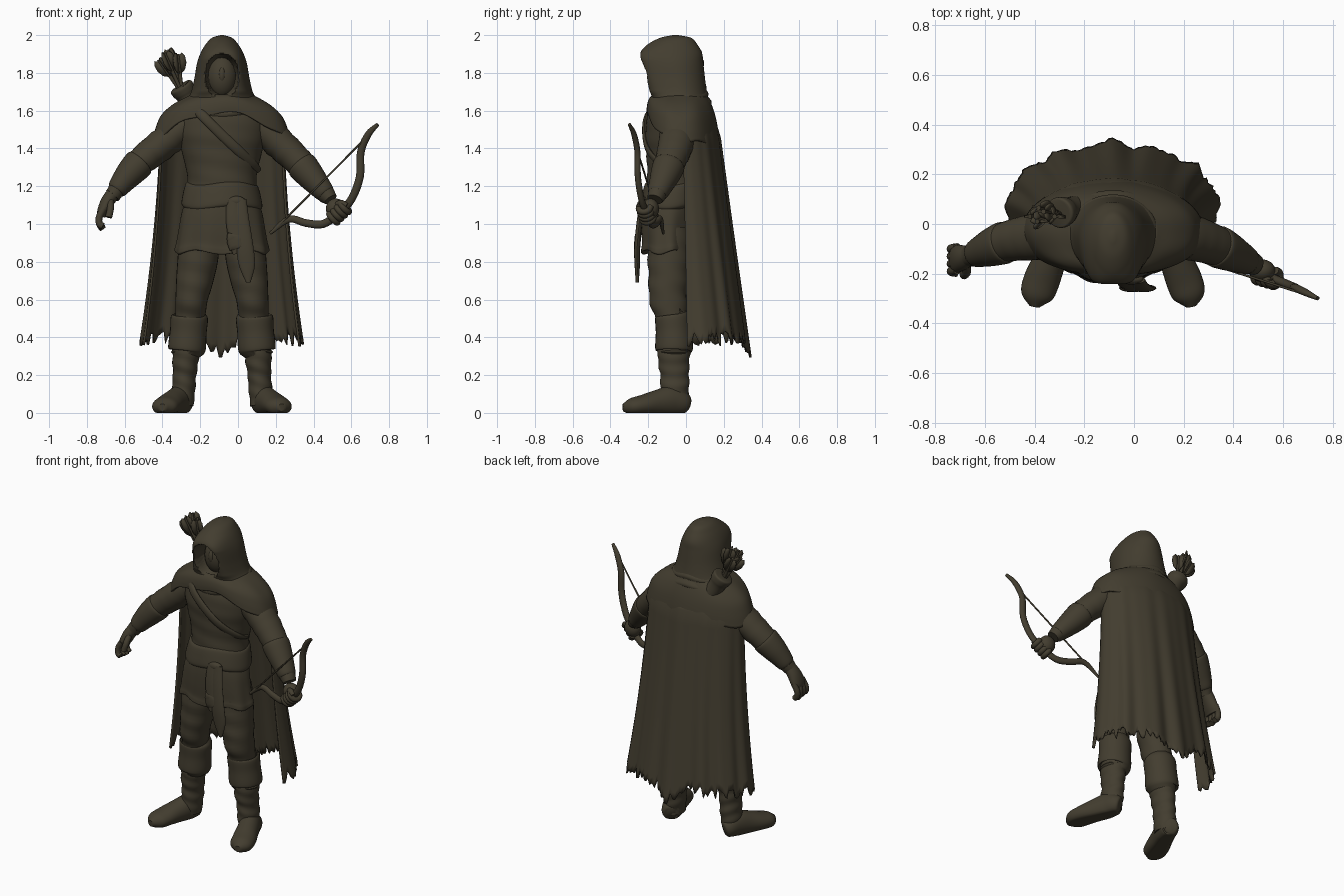
import bpy, bmesh, math, random
from mathutils import Vector

random.seed(4)
if "Cube" in bpy.data.objects:
    bpy.data.objects.remove(bpy.data.objects["Cube"])

CX = -0.085  # centre line of the body
Y, Z = Vector((0, 1, 0)), Vector((0, 0, 1))
COLOUR = (0.056, 0.047, 0.029, 1)
cloth = bpy.data.materials.new("dark olive")
cloth.use_nodes = True
cloth.diffuse_color = COLOUR
cloth.node_tree.nodes["Principled BSDF"].inputs["Base Color"].default_value = COLOUR
cloth.node_tree.nodes["Principled BSDF"].inputs["Roughness"].default_value = 0.8


def finish(name, bm, thick=0):
    bmesh.ops.recalc_face_normals(bm, faces=bm.faces)
    mesh = bpy.data.meshes.new(name)
    bm.to_mesh(mesh)
    bm.free()
    mesh.materials.append(cloth)
    ob = bpy.data.objects.new(name, mesh)
    bpy.context.collection.objects.link(ob)
    if thick:
        mod = ob.modifiers.new("thickness", "SOLIDIFY")
        mod.thickness, mod.offset = thick, 0
    bpy.ops.object.select_all(action="DESELECT")
    bpy.context.view_layer.objects.active = ob
    ob.select_set(True)
    bpy.ops.object.shade_smooth_by_angle(angle=math.radians(50))
    return ob


def smooth_path(keys, steps):
    k = [Vector(p) for p in keys]
    k = [k[0] * 2 - k[1]] + k + [k[-1] * 2 - k[-2]]
    out = []
    for a, b, c, d in zip(k, k[1:], k[2:], k[3:]):
        for i in range(steps):
            t = i / steps
            out.append((b * 2 + (c - a) * t + (a * 2 - b * 5 + c * 4 - d) * t ** 2
                        + (b * 3 - a - c * 3 + d) * t ** 3) * 0.5)
    return out + [k[-2]]


def loft(name, keys, flat=False, ref=Y, seg=28, steps=5, caps=True, warp=None, thick=0):
    """Skin of elliptical rings (x, y, z, rx, ry) along a smooth path."""
    path = smooth_path(keys, steps)
    mid = [Vector(p[:3]) for p in path]
    bm, rows = bmesh.new(), []
    for i, p in enumerate(path):
        tan = Z if flat else (mid[min(i + 1, len(mid) - 1)] - mid[max(i - 1, 0)]).normalized()
        side = tan.cross(ref).normalized()
        norm = side.cross(tan)
        row = []
        for j in range(seg):
            a = math.tau * j / seg
            co = mid[i] + side * max(p[3], .002) * math.cos(a) + norm * max(p[4], .002) * math.sin(a)
            if warp:
                co = warp(co, a, i / (len(path) - 1))
            row.append(bm.verts.new(co))
        rows.append(row)
    for r, s in zip(rows, rows[1:]):
        for j in range(seg):
            bm.faces.new((r[j], r[j - 1], s[j - 1], s[j]))
    if caps:
        bm.faces.new(rows[0])
        bm.faces.new(rows[-1])
    return finish(name, bm, thick)


def column(name, keys, **kw):
    """Horizontal rings (z, y, rx, ry) around the centre line."""
    return loft(name, [(CX, y, z, rx, ry) for z, y, rx, ry in keys], flat=True, **kw)


def ball(name, loc, size):
    bm = bmesh.new()
    bmesh.ops.create_uvsphere(bm, u_segments=28, v_segments=18, radius=1)
    for v in bm.verts:
        v.co = Vector(loc) + Vector(a * b for a, b in zip(v.co, size))
    return finish(name, bm)


def tube(name, pts, r, **kw):
    return loft(name, [(*p, r, r) for p in pts], **kw)


# Hood with squared brim and recessed opening, and the masked face inside
def face_recess(co, a, u):
    if math.sin(a) < 0:
        fade = max(0, min(1, (1.95 - co.z) / .08, (co.z - 1.64) / .06))
        co.y -= .035 * fade * math.sin(2 * a) ** 2
    d = math.hypot((co.x - CX) / .088, (co.z - 1.785) / .115)
    if co.y < -.08:
        co.y += max(0, -.115 - co.y) * max(0, min(1, (1 - d) / .16))
    return co


column("hood", [(1.6, -.03, .215, .15), (1.64, -.03, .2, .155), (1.69, -.035, .167, .148),
                (1.76, -.05, .148, .152), (1.85, -.067, .132, .159), (1.905, -.078, .113, .163),
                (1.95, -.072, .087, .132), (1.985, -.055, .054, .083), (2, -.055, .008, .015)],
       seg=96, steps=7, warp=face_recess)
ball("face", (CX, -.085, 1.78), (.08, .08, .115))
ball("nose", (CX, -.152, 1.79), (.018, .018, .04))

# Draped collar folds
for k, (z, y, rx, ry) in enumerate([(1.66, -.04, .165, .148), (1.615, -.035, .21, .16)]):
    column("collar_fold_%d" % k, [(z - .035, y, rx, ry), (z, y, rx + .018, ry + .011),
                                  (z + .03, y, rx - .015, ry - .01)], seg=48,
           warp=lambda co, a, u: co + Z * (.025 * math.sin(a) + .006 * math.sin(5 * a)))


# Shoulder mantle, raised hem at the front
def mantle_hem(co, a, u):
    front = max(0, -math.sin(a)) ** 2
    return co + Vector((0, .03 * u * front, .16 * u * front + .01 * u * math.cos(7 * a)))


column("mantle", [(1.68, -.03, .16, .135), (1.63, -.03, .25, .16), (1.57, -.03, .315, .18),
                  (1.5, -.03, .345, .194), (1.43, -.03, .362, .202)],
       seg=64, caps=False, warp=mantle_hem, thick=.012)

# Torso, wide waist band and tunic skirt
column("torso", [(1.66, -.04, .13, .11), (1.58, -.05, .22, .15), (1.48, -.055, .235, .16),
                 (1.38, -.055, .212, .155), (1.25, -.06, .183, .145), (1.16, -.065, .19, .15),
                 (1.12, -.07, .19, .15), (1.09, -.075, .16, .13)], seg=48,
       warp=lambda co, a, u: co + Y * .005 * math.sin(co.z * 60 + co.x * 9) * u)
column("waist_band", [(1.08, -.08, .2, .146), (1.1, -.08, .214, .159), (1.15, -.075, .207, .157),
                      (1.2, -.068, .194, .152), (1.215, -.065, .182, .142)], seg=48,
       warp=lambda co, a, u: co + Z * .01 * math.sin(a * 3 + 1))


def pleats(co, a, u):
    out = Vector((math.cos(a), math.sin(a), 0)) * .008 * u * math.sin(9 * a)
    return co + Vector((-out.x, out.y, .014 * u * math.sin(5 * a)))


column("tunic_skirt", [(1.12, -.085, .195, .145), (1.05, -.095, .215, .142),
                       (.97, -.1, .228, .138), (.9, -.1, .24, .135), (.87, -.1, .247, .138),
                       (.85, -.1, .243, .135), (.86, -.1, .2, .1)], seg=72, warp=pleats)

# Hanging sash with its knot, and chest strap
for k, (dx, end) in enumerate([(0, .69), (-.035, .84)]):
    loft("sash_tail_%d" % k, [(.01 + dx, -.225, 1.13, .035, .015), (.015 + dx, -.245, 1.02, .044, .015),
                              (.035 + dx, -.258, .88, .046, .016), (.048 + dx * 2, -.258, end + .09, .042, .014),
                              (.055 + dx * 2, -.258, end, .012, .008)], seg=16)
ball("sash_knot", (-.01, -.222, 1.12), (.05, .022, .028))
loft("chest_strap", [(-.25, -.13, 1.64, .026, .012), (-.19, -.205, 1.575, .026, .012),
                     (-.1, -.22, 1.485, .026, .012), (0, -.2, 1.39, .026, .012),
                     (.08, -.13, 1.31, .026, .012), (.1, -.06, 1.28, .026, .012)], seg=12)

# Legs and boots, mirrored about the centre line
for s, side in ((-1, "right"), (1, "left")):
    def leg(part, keys, **kw):
        return loft(side + part, [(CX + s * d, y, z, rx, ry) for d, y, z, rx, ry in keys], **kw)

    leg("_trouser_leg", [(.12, -.09, .98, .1, .11), (.125, -.09, .84, .108, .113),
                         (.145, -.093, .7, .098, .105), (.16, -.095, .61, .086, .1),
                         (.167, -.08, .53, .08, .09), (.18, -.07, .44, .07, .08)],
        warp=lambda co, a, u: co + Y * .004 * math.sin(co.z * 55 + a))
    leg("_boot_cuff", [(.172, -.072, .52, .065, .07), (.172, -.07, .51, .097, .093),
                       (.178, -.065, .43, .097, .095), (.185, -.063, .345, .1, .1),
                       (.187, -.063, .325, .088, .088), (.187, -.063, .34, .06, .06)])
    leg("_boot_shaft", [(.187, -.065, .4, .075, .085), (.193, -.065, .28, .069, .083),
                        (.198, -.06, .2, .062, .076), (.203, -.06, .13, .062, .076),
                        (.21, -.065, .04, .06, .068)], steps=8,
        warp=lambda co, a, u: co + (co - Vector((CX + s * .197, -.06, co.z))) * .035 * math.sin(co.z * 85 + 2 * math.cos(a)))
    leg("_foot", [(.195, .005, .045, .03, .04), (.205, -.012, .05, .055, .06), (.225, -.075, .062, .064, .08),
                  (.256, -.15, .052, .067, .07), (.288, -.23, .04, .073, .055),
                  (.307, -.29, .032, .064, .045), (.316, -.333, .028, .02, .02)], ref=Z,
        warp=lambda co, a, u: Vector((co.x, co.y, max(co.z, 0))))

# Arms: sleeve and bracer
ARMS = {"right": [(-.27, -.04, 1.53), (-.385, -.05, 1.435), (-.51, -.07, 1.335), (-.59, -.1, 1.25), (-.665, -.13, 1.15)],
        "left": [(.1, -.04, 1.53), (.21, -.05, 1.435), (.325, -.085, 1.325), (.4, -.12, 1.235), (.49, -.165, 1.13)]}
for side, (a, b, c, d, e) in ARMS.items():
    loft(side + "_arm", [(*a, .08, .095), (*b, .084, .095), (*c, .076, .081), (*d, .066, .068), (*e, .04, .042)],
         warp=lambda co, t, u: co + Z * .004 * math.sin(u * 55 + t))
    c, d, e = Vector(c), Vector(d), Vector(e)
    loft(side + "_bracer", [(*c.lerp(d, .1), .06, .065), (*c.lerp(d, .15), .081, .085), (*c.lerp(d, .7), .076, .079),
                            (*d.lerp(e, .25), .064, .066), (*d.lerp(e, .7), .051, .053),
                            (*d.lerp(e, .74), .035, .035)])

# Open right hand
loft("right_palm", [(-.655, -.125, 1.17, .036, .037), (-.69, -.135, 1.12, .036, .05),
                    (-.715, -.14, 1.07, .03, .057), (-.725, -.14, 1.04, .022, .05)])
for k in range(4):
    y = -.095 - .03 * k
    tube("right_finger_%d" % k, [(-.712, y, 1.08), (-.735, y - .004, 1.035), (-.733, y - .008, 1),
                                 (-.715, y - .01, .972 + .008 * abs(k - 1))], .018, seg=12)
tube("right_thumb", [(-.675, -.165, 1.12), (-.675, -.195, 1.08), (-.685, -.205, 1.035)], .018, seg=12)

# Bow, sweeping forward toward its upper tip, and its straight string
def bow_point(x, z):
    d = x - .17
    return (x, -.12 - .123 * d - .338 * d * d, z)


BOW = [(.74, 1.527), (.69, 1.475), (.65, 1.38), (.645, 1.25), (.6, 1.13), (.53, 1.055),
       (.45, 1), (.36, 1.005), (.27, 1.025), (.17, .95)]
loft("bow", [(*bow_point(x, z), r, r * .8) for (x, z), r in
             zip(BOW, (.01, .018, .02, .021, .021, .021, .021, .02, .018, .008))], seg=14)
top, bottom = Vector(bow_point(.735, 1.515)), Vector(bow_point(.18, .955))
tube("bow_string", [top, top.lerp(bottom, .5), bottom], .005, seg=8)

# Left fist wrapped round the bow grip
grip, along = Vector(bow_point(.535, 1.06)), Vector((.72, -.21, .66)).normalized()
p = along.cross(Y).normalized()
q = along.cross(p)
ball("left_palm", grip + Vector((-.018, .022, .02)), (.052, .045, .055))
for k in range(4):
    o = grip + along * (k - 1.5) * .028
    tube("left_finger_%d" % k, [o + (p * math.cos(t) + q * math.sin(t)) * .032
                                for t in (math.tau * n / 8 for n in range(7))], .0165, ref=along, seg=12)
tube("left_thumb", [grip + Vector(v) for v in ((-.03, .02, .03), (.01, -.025, .05), (.04, -.035, .035))], .017, seg=12)

# Quiver with feathered arrows
loft("quiver", [(-.05, .09, 1.3, .045, .045), (-.2, .07, 1.55, .05, .05), (-.265, .055, 1.665, .052, .052),
                (-.285, .05, 1.7, .062, .06), (-.3, .045, 1.725, .064, .062), (-.303, .044, 1.73, .05, .05),
                (-.29, .048, 1.71, .04, .04)])
base = Vector((-.295, .045, 1.69))
for k, tip in enumerate([(-.42, .03, 1.87), (-.39, .01, 1.905), (-.365, .05, 1.925),
                         (-.32, .03, 1.9), (-.385, .065, 1.87)]):
    tip = Vector(tip)
    tube("arrow_shaft_%d" % k, [base, base.lerp(tip, .5), tip], .01, seg=8)
    axis = (tip - base).normalized()
    u = axis.cross(Y).normalized()
    w = axis.cross(u)
    bm = bmesh.new()
    for n in range(3):
        out = u * math.cos(n * math.tau / 3 + k) + w * math.sin(n * math.tau / 3 + k)
        bm.faces.new([bm.verts.new(tip + axis * h + out * r) for h, r in
                      ((-.11, .004), (-.085, .03), (-.05, .041), (-.015, .038), (.005, .022), (-.01, .004))])
    finish("arrow_feathers_%d" % k, bm, .009)

# Ragged cape, tucked under the mantle, with folds growing toward the hem
bm, NU, NV, grid = bmesh.new(), 96, 28, []
for i in range(NU + 1):
    t = -1.68 + 3.36 * i / NU
    hem = .42 - .09 * math.exp(-(t / .25) ** 2) - .03 * abs(math.sin(t)) + random.uniform(-.04, .04)
    line = []
    for j in range(NV + 1):
        z = 1.54 + (hem - 1.54) * j / NV
        v = (1.55 - z) / 1.2
        tuck = 1 - 1.1 * max(0, z - 1.46)
        fold = 1 + (.006 + .034 * v) * (math.cos(13 * t + .5 * v) + .5 * math.sin(21 * t + v))
        c = math.copysign(abs(math.cos(t)) ** (1 - .2 * v), math.cos(t))
        line.append(bm.verts.new((CX + tuck * (.32 + .03 * v + .075 * v * v) * math.sin(t) * (.5 + .5 * fold),
                                  .05 * v + tuck * (.165 + .105 * v) * c * fold, z)))
    grid.append(line)
for g, h in zip(grid, grid[1:]):
    for j in range(NV):
        bm.faces.new((g[j], g[j + 1], h[j + 1], h[j]))
finish("cape", bm, .012)
